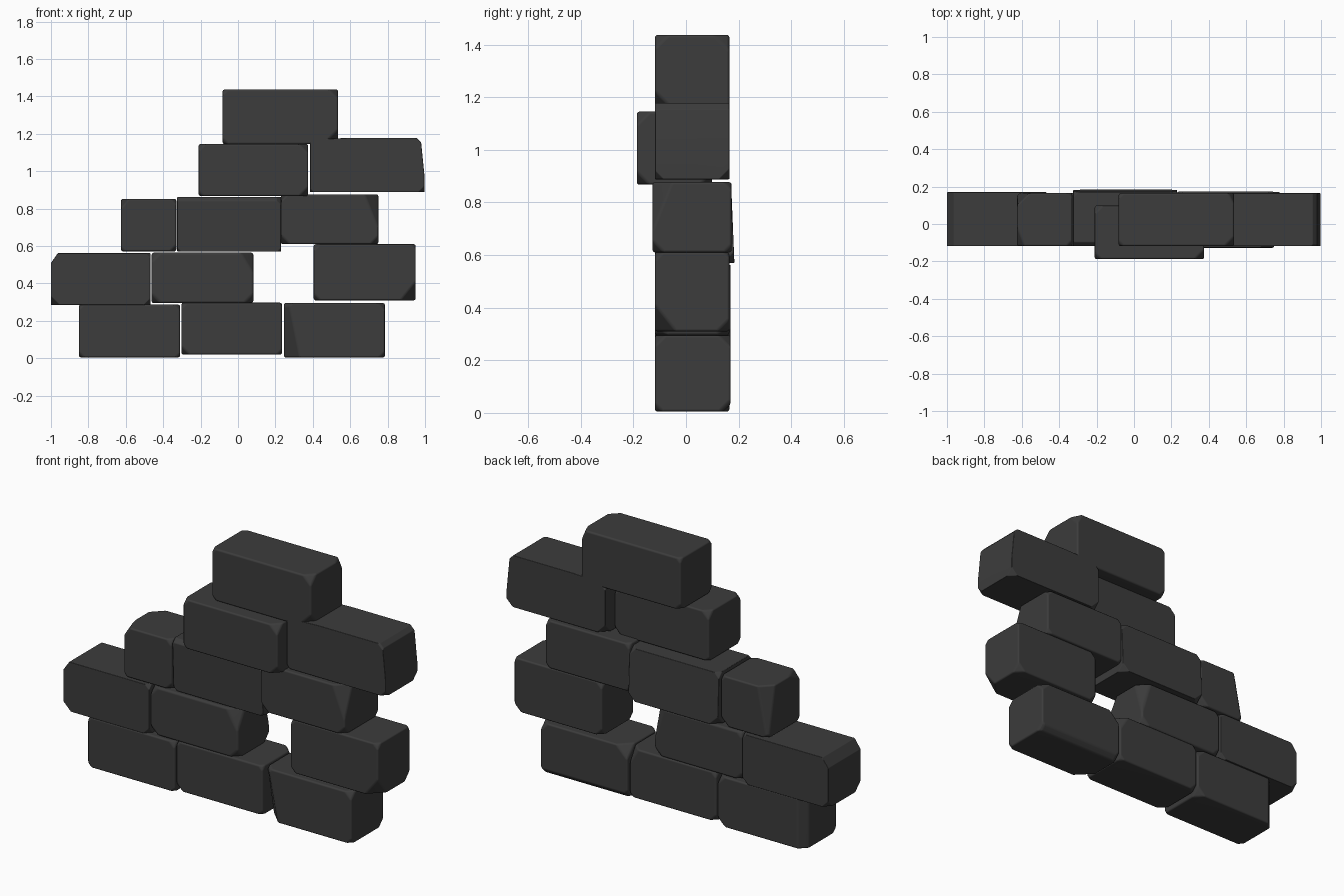
import bpy, bmesh, random
from mathutils import Vector

if "Cube" in bpy.data.objects:
    bpy.data.objects.remove(bpy.data.objects["Cube"])

random.seed(4)
Y0, Y1 = -0.118, 0.165


def brick(name, x0, x1, z0, z1, chips=(), y0=Y0, y1=Y1, lean=0.0):
    """Worn brick: box, knocked-off corners, small random wear, rounded edges."""
    bm = bmesh.new()
    bmesh.ops.create_cube(bm, size=1)
    c = Vector(((x0 + x1) / 2, (y0 + y1) / 2, (z0 + z1) / 2))
    d = Vector((x1 - x0, y1 - y0, z1 - z0))
    for v in bm.verts:
        top = v.co.z > 0
        v.co = Vector((v.co.x * d.x, v.co.y * d.y, v.co.z * d.z))
        if not top:
            v.co.y += lean
    corners = [(sx, sy, sz) for sx in (-1, 1) for sy in (-1, 1) for sz in (-1, 1)]
    wear = [(s, random.uniform(0.012, 0.03)) for s in corners]
    # each chip is a plane cut across an edge or corner
    for s, depth in list(chips) + wear:
        n = Vector(s).normalized()
        reach = max(v.co.dot(n) for v in bm.verts) if (s, depth) in chips else \
            sum(abs(n[i]) * d[i] / 2 for i in range(3))
        r = bmesh.ops.bisect_plane(bm, geom=bm.verts[:] + bm.edges[:] + bm.faces[:],
                                   plane_co=n * (reach - depth), plane_no=n,
                                   clear_outer=True)
        cut = [e for e in r["geom_cut"] if isinstance(e, bmesh.types.BMEdge)]
        if cut:
            bmesh.ops.holes_fill(bm, edges=cut)
    bmesh.ops.remove_doubles(bm, verts=bm.verts, dist=0.002)
    bmesh.ops.recalc_face_normals(bm, faces=bm.faces)
    bmesh.ops.translate(bm, verts=bm.verts, vec=c)
    me = bpy.data.meshes.new(name)
    bm.to_mesh(me)
    bm.free()
    ob = bpy.data.objects.new(name, me)
    ob.data.materials.append(mat)
    bpy.context.collection.objects.link(ob)
    b = ob.modifiers.new("rounded_edges", "BEVEL")
    b.width, b.segments, b.limit_method = 0.018, 3, "ANGLE"
    b.angle_limit = 0.3
    for p in me.polygons:
        p.use_smooth = True
    w = ob.modifiers.new("flat_face_shading", "WEIGHTED_NORMAL")
    w.keep_sharp = True


mat = bpy.data.materials.new("dark_stone")
mat.diffuse_color = (0.045, 0.045, 0.045, 1)
mat.use_nodes = True
mat.node_tree.nodes["Principled BSDF"].inputs["Base Color"].default_value = mat.diffuse_color

# bottom course
brick("bottom_brick_left", -0.85, -0.31, 0.005, 0.287, [((-1, 1, 0), 0.03)])
brick("bottom_brick_middle", -0.302, 0.235, 0.02, 0.297, [((1, 1, .6), 0.035)])
brick("bottom_brick_right", 0.245, 0.785, 0.005, 0.295,
      [((-1, -1, -.2), 0.06), ((-1, 1, 1), 0.04), ((0, 1, -1), 0.02)], y1=0.17)
# second course
brick("second_brick_left", -1.0, -0.468, 0.285, 0.562, [((-1, 0, .7), 0.03)], y1=0.17)
brick("second_brick_middle", -0.462, 0.082, 0.295, 0.565,
      [((1, -1, .6), 0.045), ((1, 1, .3), 0.04)])
brick("second_brick_right", 0.405, 0.95, 0.31, 0.61, [((1, -1, -.8), 0.05)])
# third course
brick("third_brick_half", -0.625, -0.33, 0.572, 0.852,
      [((-1, -.4, .8), 0.03), ((-1, 1, .2), 0.045)])
brick("third_brick_middle", -0.325, 0.23, 0.57, 0.862, [((0, -1, 1), 0.015)],
      y1=0.172, lean=0.012)
brick("third_brick_right", 0.23, 0.75, 0.61, 0.877,
      [((1, -1, .4), 0.05), ((-1, -.3, 1), 0.025)], y0=-0.127, y1=0.173)
# fourth course, its left brick pushed forward
brick("fourth_brick_left", -0.21, 0.375, 0.868, 1.145, y0=-0.187, y1=0.098)
brick("fourth_brick_right", 0.385, 0.997, 0.888, 1.178,
      [((1, 0, .1), 0.02), ((-.04, 0, 1), 0.008), ((1, 0, 1), 0.015)])
# cap
brick("top_brick", -0.082, 0.535, 1.145, 1.437, [((1, -1, -1), 0.045), ((1, .5, .5), 0.025)])
